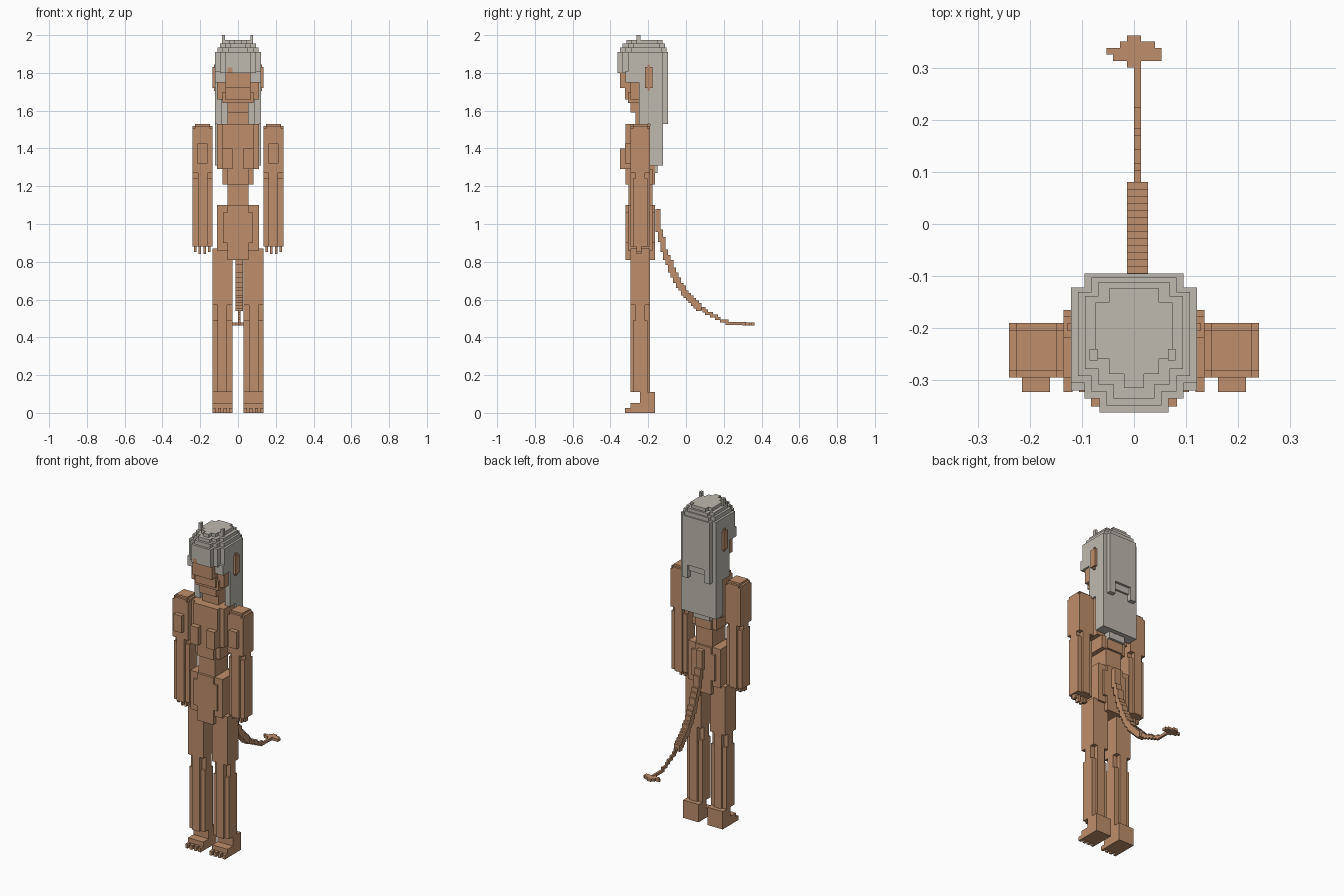
import bpy, bmesh
from mathutils import Matrix, Vector

cube = bpy.data.objects.get("Cube")
if cube:
    bpy.data.objects.remove(cube)

V = 0.0135  # block size


def material(name, rgb):
    m = bpy.data.materials.new(name)
    m.use_nodes = True
    m.diffuse_color = (*rgb, 1)
    bsdf = next(n for n in m.node_tree.nodes if n.type == 'BSDF_PRINCIPLED')
    bsdf.inputs["Base Color"].default_value = (*rgb, 1)
    bsdf.inputs["Roughness"].default_value = 0.8
    return m


SKIN = material("warm_brown", (0.52, 0.275, 0.15))
HAIR = material("pale_grey", (0.52, 0.49, 0.43))


def blocks(name, boxes, mat=SKIN, side=1):
    """One object from (x0, x1, y0, y1, z0, z1) boxes; side=-1 mirrors in x."""
    bm = bmesh.new()
    for x0, x1, y0, y1, z0, z1 in boxes:
        centre = Vector((side * (x0 + x1) / 2, (y0 + y1) / 2, (z0 + z1) / 2))
        size = Matrix.Diagonal((x1 - x0, y1 - y0, z1 - z0, 1))
        bmesh.ops.create_cube(bm, size=1, matrix=Matrix.Translation(centre) @ size)
    me = bpy.data.meshes.new(name)
    bm.to_mesh(me)
    bm.free()
    me.materials.append(mat)
    ob = bpy.data.objects.new(name, me)
    bpy.context.collection.objects.link(ob)
    return ob


def notched(x0, x1, y0, y1, z0, z1, cx, cy):
    """Block column with its four vertical corners cut away."""
    return [(x0 + cx, x1 - cx, y0, y1, z0, z1), (x0, x1, y0 + cy, y1 - cy, z0, z1)]


# Limbs, feet, hands and ears, once per side
for word, s in (("left", 1), ("right", -1)):
    X, Y = (0.03, 0.135), (-0.295, -0.19)
    leg = [(*X, *Y, 0.57, 0.87)]
    leg += notched(*X, *Y, 0.49, 0.57, 2 * V, 2 * V)
    leg += notched(*X, *Y, 0.11, 0.49, 2 * V, V)
    blocks(word + "_leg", leg, side=s)

    foot = [(*X, -0.243, -0.165, 0, 0.11), (*X, -0.295, -0.243, 0, 0.053)]
    foot += [(0.03 + i * 0.0295, 0.0465 + i * 0.0295, -0.322, -0.295, 0, 0.026) for i in range(4)]
    blocks(word + "_foot", foot, side=s)

    X = (0.135, 0.24)
    arm = [(*X, *Y, 1.27, 1.505),
           (X[0] + V, X[1] - V, Y[0] + V, Y[1] - V, 1.505, 1.53)]
    arm += notched(*X, *Y, 1.505, 1.518, V, V)
    arm += notched(*X, *Y, 1.24, 1.27, 2 * V, 2 * V)
    arm += notched(*X, *Y, 0.88, 1.24, 2 * V, V)
    blocks(word + "_arm", arm, side=s)
    blocks(word + "_arm_plate", [(0.161, 0.215, -0.322, -0.29, 1.32, 1.425)], side=s)
    blocks(word + "_fingers", [(0.145 + i * 0.025, 0.158 + i * 0.025, -0.262, -0.235,
                                0.84 if i in (1, 2) else 0.853, 0.885) for i in range(4)], side=s)
    blocks(word + "_ear", [(0.115, 0.135, -0.218, -0.177, 1.72, 1.83),
                           (0.115, 0.128, -0.205, -0.19, 1.705, 1.845)], side=s)
    blocks(word + "_chest_plate", [(0.028, 0.083, -0.35, -0.29, 1.29, 1.40)], side=s)

# Torso, waist and hips
blocks("torso", [
    (-0.11, 0.11, -0.295, -0.19, 1.29, 1.53),
    (-0.083, 0.083, -0.32, -0.19, 1.40, 1.53),
    (-0.083, 0.083, -0.295, -0.178, 1.21, 1.29),
    (-0.055, 0.055, -0.32, -0.165, 1.21, 1.40)])
blocks("waist", [(-0.055, 0.055, -0.305, -0.178, 1.08, 1.23)])
blocks("hips", [
    (-0.11, 0.11, -0.308, -0.178, 0.86, 1.10),
    (-0.08, 0.08, -0.32, -0.165, 0.9, 1.06),
    (-0.055, 0.055, -0.32, -0.165, 0.81, 1.10)])

# Neck and stepped face
blocks("neck", [(-0.055, 0.055, -0.268, -0.17, 1.50, 1.62)])
blocks("face", [
    (-0.055, 0.055, -0.295, -0.2, 1.59, 1.66),
    (-0.083, 0.083, -0.308, -0.2, 1.64, 1.70),
    (-0.07, 0.07, -0.322, -0.2, 1.66, 1.72),
    (-0.11, 0.11, -0.295, -0.2, 1.66, 1.75),
    (-0.066, 0.066, -0.35, -0.2, 1.72, 1.805),
    (-0.055, -0.028, -0.362, -0.34, 1.80, 1.828)])


# Hair: rounded plan that shrinks step by step toward the crown
def hair_layer(z0, z1, d, front=-1):
    rows = [(0.121, -0.305, -0.122), (0.095, -0.335, -0.095), (0.066, -0.362, -0.2)]
    return [(-w + d, w - d, max(f + d, front), b - d * 0.6, z0, z1) for w, f, b in rows]


cap = hair_layer(1.80, 1.91, 0)
for z0, z1, d in ((1.91, 1.935, V), (1.935, 1.955, 2 * V), (1.955, 1.975, 3.5 * V)):
    cap += hair_layer(z0, z1, d)
cap += [(-0.121, -0.066, -0.32, -0.13, 1.75, 1.81), (0.066, 0.121, -0.32, -0.13, 1.75, 1.81)]
blocks("hair_cap", cap, HAIR)

back = []
for s in (1, -1):  # side curtains around the head
    a, b = sorted((s * 0.085, s * 0.121))
    back += [(a, b, -0.25, -0.122, 1.53, 1.81), (a, b, -0.19, -0.122, 1.31, 1.54)]
back += [
    (-0.095, 0.095, -0.19, -0.095, 1.61, 1.81),
    (-0.095, -0.055, -0.19, -0.095, 1.53, 1.61),
    (0.055, 0.095, -0.19, -0.095, 1.53, 1.61),
    (-0.095, 0.095, -0.19, -0.122, 1.31, 1.62),
    (-0.066, 0.066, -0.19, -0.11, 1.57, 1.62),
    (-0.055, 0.055, -0.185, -0.15, 1.27, 1.32)]
blocks("hair_back", back, HAIR)
blocks("hair_tufts", [(-0.085, -0.07, -0.262, -0.24, 1.94, 2.0),
                      (0.065, 0.08, -0.262, -0.24, 1.94, 2.0)], HAIR)

# Tail: stepped blocks along a curving path in the y-z plane
path = [(-0.155, 1.065), (-0.143, 0.97), (-0.115, 0.86), (-0.06, 0.725), (0.0, 0.625),
        (0.08, 0.553), (0.18, 0.493), (0.25, 0.47), (0.31, 0.47)]
cells = {}
for (ya, za), (yb, zb) in zip(path, path[1:]):
    for i in range(30):
        t = i / 30
        cells[(round((ya + (yb - ya) * t) / V), round((za + (zb - za) * t) / V))] = True
tail = []
for j, k in cells:
    y, z = j * V, k * V
    thick = y < 0.08
    h = V if thick else 0.6 * V
    x0, x1 = (-V, 2 * V) if thick else (0, V)
    tail.append((x0, x1, y - h, y + h, z - h, z + h))
blocks("tail", tail)
blocks("tail_tuft", [
    (-0.013, 0.013, 0.30, 0.362, 0.462, 0.478),
    (-0.027, 0.04, 0.313, 0.35, 0.462, 0.478),
    (-0.053, 0.053, 0.325, 0.338, 0.462, 0.478),
    (-0.04, 0.053, 0.313, 0.338, 0.462, 0.478)])
